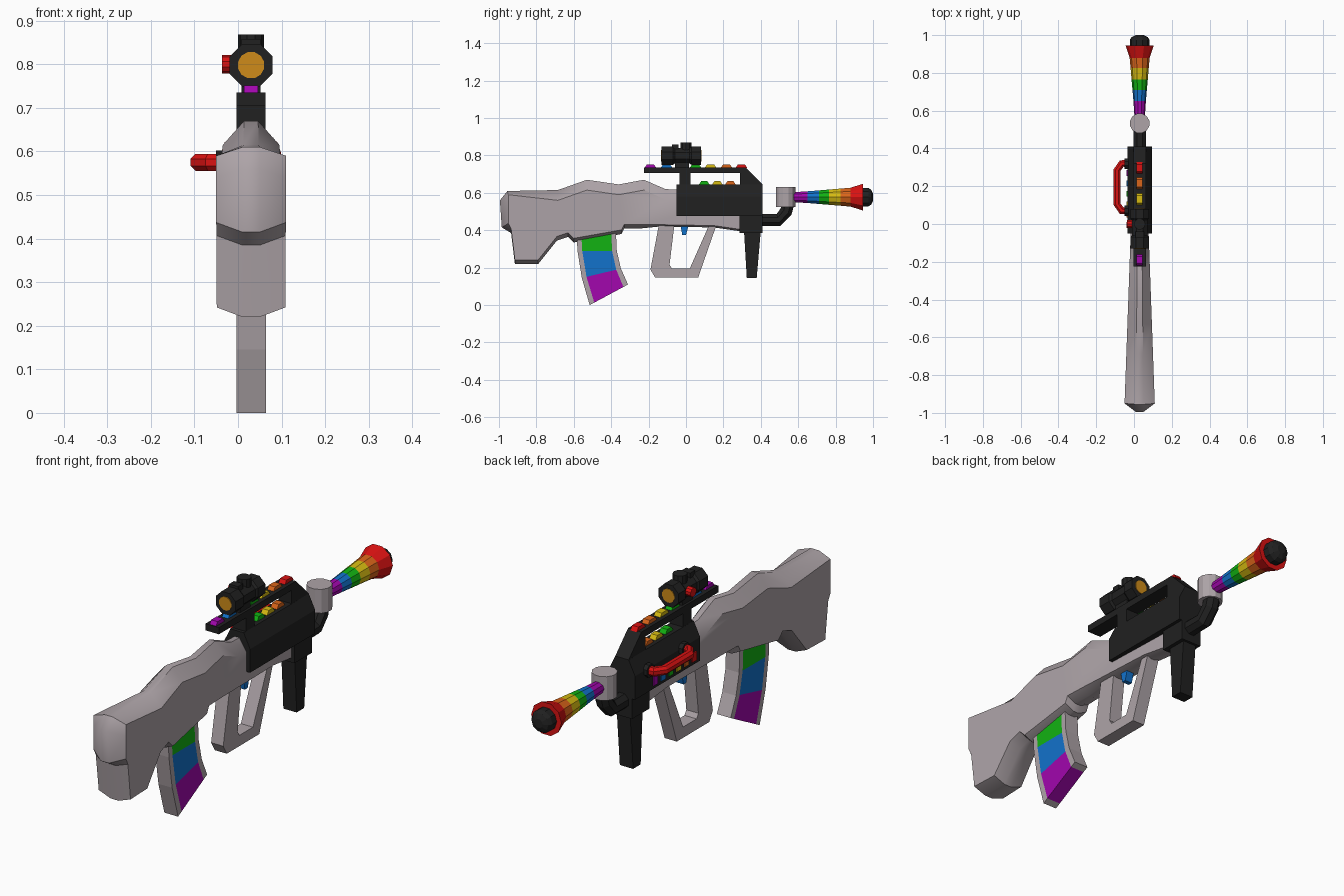
import bpy, bmesh, math
from mathutils import Vector

if "Cube" in bpy.data.objects:
    bpy.data.objects.remove(bpy.data.objects["Cube"])

CX = 0.03  # centre plane of the body


def material(name, r, g, b):
    m = bpy.data.materials.new(name)
    m.use_nodes = True
    m.diffuse_color = (r, g, b, 1)
    m.node_tree.nodes["Principled BSDF"].inputs["Base Color"].default_value = (r, g, b, 1)
    return m


GREY = material("warm_grey", 0.42, 0.37, 0.39)
BLACK = material("soft_black", 0.015, 0.015, 0.015)
RED = material("red", 0.7, 0.006, 0.006)
ORANGE = material("orange", 0.7, 0.13, 0.01)
YELLOW = material("yellow", 0.68, 0.5, 0.006)
GREEN = material("green", 0.006, 0.45, 0.006)
BLUE = material("blue", 0.006, 0.17, 0.6)
VIOLET = material("violet", 0.36, 0.002, 0.42)
AMBER = material("amber", 0.62, 0.26, 0.01)
RAINBOW = [VIOLET, BLUE, GREEN, YELLOW, ORANGE, RED]


def shell(name, layers, mat):
    """Skin a stack of equal-length outlines and cap both ends."""
    bm = bmesh.new()
    rings = [[bm.verts.new(p) for p in layer] for layer in layers]
    n = len(rings[0])
    for a, b in zip(rings, rings[1:]):
        for i in range(n):
            j = (i + 1) % n
            bm.faces.new((a[i], a[j], b[j], b[i]))
    bm.faces.new(rings[0])
    bm.faces.new(rings[-1])
    bmesh.ops.recalc_face_normals(bm, faces=bm.faces)
    mesh = bpy.data.meshes.new(name)
    bm.to_mesh(mesh)
    bm.free()
    mesh.materials.append(mat)
    ob = bpy.data.objects.new(name, mesh)
    bpy.context.collection.objects.link(ob)
    return ob


def prism(name, outline, half, mat, x=CX):
    """Extrude a (y, z) outline sideways; half may depend on z."""
    h = half if callable(half) else lambda z: half
    return shell(name, [[(x + s * h(z), y, z) for y, z in outline] for s in (-1, 1)], mat)


def box(name, y0, y1, z0, z1, half, mat, x=CX):
    return prism(name, [(y0, z0), (y1, z0), (y1, z1), (y0, z1)], half, mat, x)


def tube(name, path, radii, mat, sides=10, up=(1, 0, 0)):
    """Rings along a path, each with its own radius."""
    pts = [Vector(p) for p in path]
    layers = []
    for i, p in enumerate(pts):
        t = (pts[min(i + 1, len(pts) - 1)] - pts[max(i - 1, 0)]).normalized()
        u = Vector(up).cross(t).normalized()
        v = t.cross(u)
        angles = [math.tau * (k + 0.5) / sides for k in range(sides)]
        layers.append([p + radii[i] * (u * math.cos(a) + v * math.sin(a)) for a in angles])
    return shell(name, layers, mat)


# Stock: full outline near the centre plane, softened outline on the flanks
stock = [(-0.995, 0.56), (-0.955, 0.61), (-0.685, 0.615), (-0.53, 0.67), (-0.36, 0.645),
         (-0.225, 0.67), (-0.11, 0.62), (0, 0.615), (0.05, 0.5), (0.29, 0.5), (0.29, 0.395),
         (0.15, 0.415), (-0.14, 0.42), (-0.24, 0.41), (-0.33, 0.41), (-0.345, 0.38),
         (-0.6, 0.335), (-0.63, 0.365), (-0.69, 0.345), (-0.79, 0.22), (-0.915, 0.22),
         (-0.935, 0.385), (-0.985, 0.415)]


def flank(y, z):
    if z > 0.54:
        z -= 0.02 if y < -0.8 else 0.055
    elif z < 0.45:
        z += 0.022 if y < -0.2 else 0.01
    return max(y, -0.95), z


def stock_layer(side, share):
    layer = []
    for y, z in stock:
        fy, fz = flank(y, z)
        w = 0.08 - 0.036 * (fy + 0.95)
        if share < 1:
            layer.append((CX + side * w * share, y, z))
        else:
            layer.append((CX + side * w, fy, fz))
    return layer


stock_ob = shell("stock", [stock_layer(-1, 1), stock_layer(-1, 0.25),
                           stock_layer(1, 0.25), stock_layer(1, 1)], GREY)
bpy.ops.object.select_all(action='DESELECT')
stock_ob.select_set(True)
bpy.context.view_layer.objects.active = stock_ob
bpy.ops.object.shade_smooth_by_angle(angle=math.radians(35))

# Receiver, top rail and foregrip
box("receiver", -0.05, 0.41, 0.475, 0.58, 0.065, BLACK)
box("receiver_shoulder", -0.05, 0.41, 0.58, 0.645, lambda z: 0.065 - (z - 0.58) * 0.49, BLACK)
box("receiver_nose", 0.285, 0.41, 0.385, 0.475, 0.05, BLACK)
prism("rail_front", [(0.29, 0.64), (0.41, 0.645), (0.32, 0.735), (0.29, 0.735)], 0.033, BLACK)
box("rail", -0.225, 0.3, 0.705, 0.735, 0.033, BLACK)
box("rail_post", -0.035, 0.025, 0.64, 0.71, 0.033, BLACK)
prism("foregrip", [(0.31, 0.4), (0.325, 0.145), (0.378, 0.145), (0.4, 0.4)], 0.033, BLACK)


# Coloured studs on the rail and inside the window
def stud(name, y, z, length, mat):
    prism(name, [(y, z), (y + length, z), (y + length - 0.012, z + 0.018), (y + 0.012, z + 0.018)],
          0.016, mat)


for mat, y in zip(RAINBOW, (-0.222, -0.135, 0.02, 0.1, 0.185, 0.265)):
    stud("rail_stud_" + mat.name, y, 0.733, 0.063, mat)
for i, mat in enumerate(RAINBOW[2:5]):
    stud("window_stud_" + mat.name, 0.07 + 0.07 * i, 0.645, 0.055, mat)

# Sight
tube("sight_body", [(CX, y, 0.798) for y in (-0.13, -0.07, -0.06, 0.02, 0.03, 0.08)],
     [0.053, 0.053, 0.045, 0.045, 0.053, 0.053], BLACK, 8)
for name, y in (("rear_lens", -0.131), ("front_lens", 0.081)):
    tube(name, [(CX, y - 0.002, 0.798), (CX, y + 0.002, 0.798)], [0.031] * 2, AMBER, 12)
box("sight_mount", -0.06, 0.015, 0.73, 0.765, 0.022, BLACK)
tube("sight_top_dial", [(CX, 0, 0.83), (CX, 0, 0.868)], [0.03] * 2, BLACK)
box("sight_top_block", -0.075, -0.04, 0.83, 0.858, 0.022, BLACK)
tube("sight_side_knob", [(CX - 0.04, 0, 0.8), (-0.037, 0, 0.8)], [0.021] * 2, RED, up=(0, 0, 1))

# Side handle with black sockets
tube("side_handle", [(-0.03, 0.32, 0.575), (-0.065, 0.32, 0.575), (-0.09, 0.285, 0.575),
                     (-0.09, 0.105, 0.575), (-0.065, 0.07, 0.575), (-0.03, 0.07, 0.575)],
     [0.021] * 6, RED, 8, up=(0, 0, 1))
for name, y in (("front_socket", 0.32), ("rear_socket", 0.07)):
    tube(name, [(-0.03, y, 0.575), (-0.05, y, 0.575)], [0.03] * 2, BLACK, 8, up=(0, 0, 1))

# Row of colour plates under the handle
for i, mat in enumerate(reversed(RAINBOW)):
    y = -0.02 + 0.055 * i
    box("side_plate_" + mat.name, y, y + 0.03, 0.49, 0.53, 0.003, mat, x=CX - 0.067)

# Elbow pipe, collar and striped horn
tube("elbow_pipe", [(CX, 0.4, 0.455), (CX, 0.495, 0.455), (CX, 0.535, 0.5), (CX, 0.545, 0.54)],
     [0.036] * 4, BLACK, 8)
tube("collar", [(CX, 0.533, 0.525), (CX, 0.533, 0.632)], [0.053] * 2, GREY, 12)
edges = [0.575, 0.65, 0.71, 0.765, 0.825, 0.88, 0.945]
sizes = [0.028, 0.033, 0.038, 0.043, 0.048, 0.053, 0.075]
for i, mat in enumerate(RAINBOW):
    tube("horn_band_" + mat.name, [(CX, edges[i], 0.577), (CX, edges[i + 1], 0.577)],
         sizes[i:i + 2], mat)
tube("horn_plug", [(CX, y, 0.577) for y in (0.93, 0.975, 0.99, 1.0)],
     [0.052, 0.052, 0.042, 0.02], BLACK)

# Trigger guard loop and trigger
prism("grip_loop", [(-0.145, 0.43), (-0.19, 0.19), (-0.165, 0.147), (0.065, 0.147), (0.16, 0.42),
                    (0.12, 0.42), (0.02, 0.195), (-0.075, 0.195), (-0.088, 0.215), (-0.062, 0.43)],
      0.03, GREY)
prism("trigger", [(-0.03, 0.43), (-0.02, 0.375), (0.0, 0.375), (0.015, 0.43)], 0.018, BLUE)

# Curved magazine: coloured core between grey end strips
rows = [((-0.585, 0.38), (-0.375, 0.4)), ((-0.58, 0.29), (-0.37, 0.29)),
        ((-0.557, 0.145), (-0.348, 0.195)), ((-0.515, 0), (-0.31, 0.11))]
rows = [(Vector(a), Vector(b)) for a, b in rows]
for (a, b), (c, d), mat in zip(rows, rows[1:], (GREEN, BLUE, VIOLET)):
    for part, s, e, m in (("back", 0, 0.12, GREY), ("core", 0.12, 0.88, mat), ("front", 0.88, 1, GREY)):
        prism("magazine_%s_%s" % (part, mat.name),
              [a.lerp(b, s), a.lerp(b, e), c.lerp(d, e), c.lerp(d, s)], 0.034, m)
